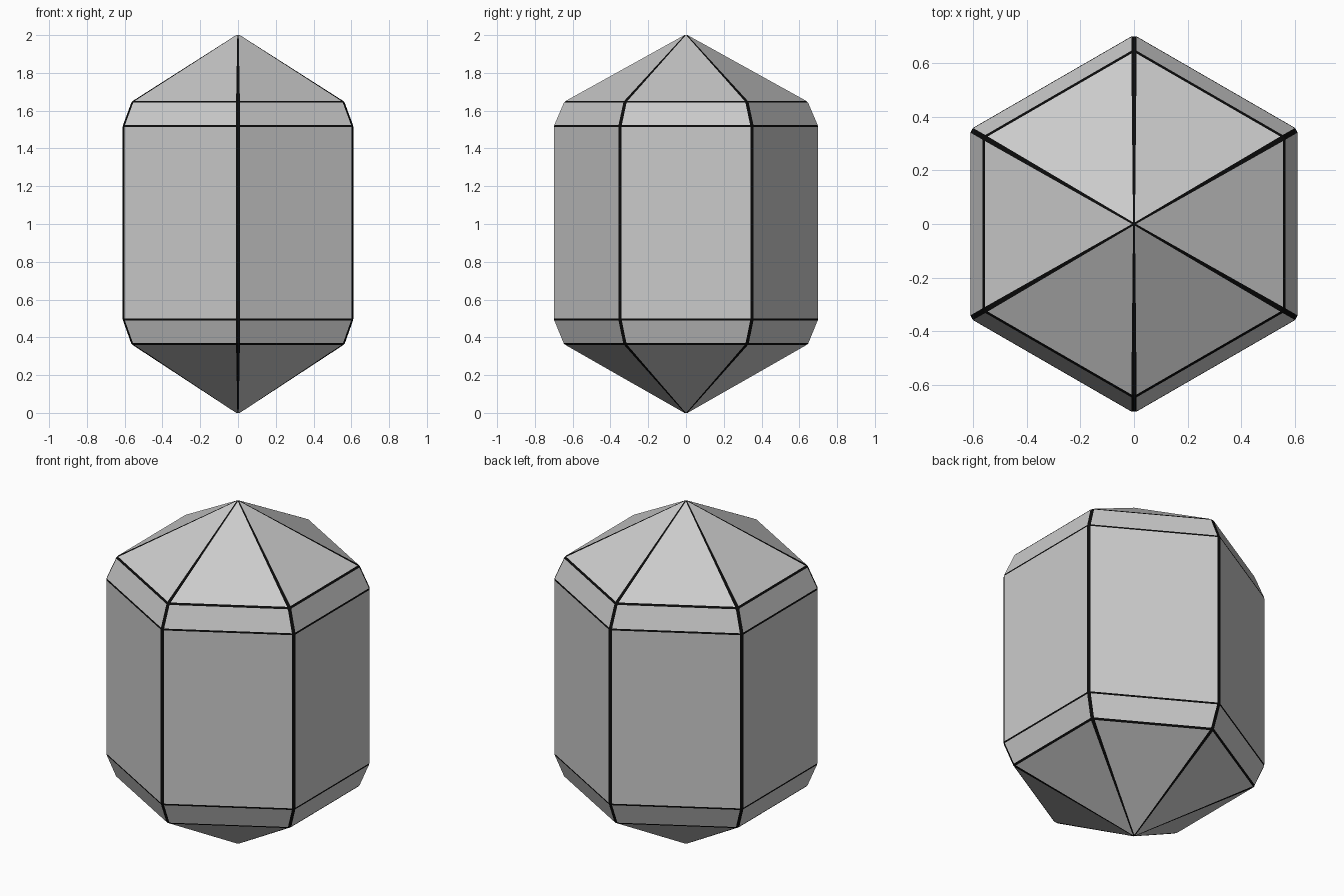
import bpy, bmesh, math

if "Cube" in bpy.data.objects:
    bpy.data.objects.remove(bpy.data.objects["Cube"])

STRIP = 0.01          # half width of the dark strips along the six corners

# (z, apothem) of every ring; close pairs enclose a thin horizontal strip
PROFILE = [(0.0, 0.009),
           (0.359, 0.557), (0.369, 0.566),
           (0.490, 0.609), (0.500, 0.611),
           (1.513, 0.611), (1.523, 0.609),
           (1.642, 0.565), (1.652, 0.556),
           (2.0, 0.009)]
THIN_BANDS = {1, 3, 5, 7}


def ring_points(z, a):
    """Hexagon with each corner cut flat: 12 points, wide and narrow sides alternate."""
    half = max(a * math.tan(math.pi / 6) - STRIP / math.cos(math.pi / 6), 0.001)
    pts = []
    for i in range(6):
        t = math.radians(60 * i)
        for s in (-half, half):
            pts.append((a * math.cos(t) - s * math.sin(t),
                        a * math.sin(t) + s * math.cos(t), z))
    return pts


def build(name, strips):
    """Make either the wide facets or the narrow strips of the crystal."""
    bm = bmesh.new()
    rings = [[bm.verts.new(p) for p in ring_points(z, a)] for z, a in PROFILE]
    for k in range(len(rings) - 1):
        for i in range(12):
            is_strip = k in THIN_BANDS or i % 2 == 1
            if is_strip == strips:
                j = (i + 1) % 12
                bm.faces.new((rings[k][i], rings[k][j],
                              rings[k + 1][j], rings[k + 1][i]))
    if strips:
        # tiny caps at both tips
        bm.faces.new(list(reversed(rings[0])))
        bm.faces.new(rings[-1])
    loose = [v for v in bm.verts if not v.link_faces]
    bmesh.ops.delete(bm, geom=loose, context='VERTS')
    mesh = bpy.data.meshes.new(name)
    bm.to_mesh(mesh)
    bm.free()
    obj = bpy.data.objects.new(name, mesh)
    bpy.context.collection.objects.link(obj)
    return obj


# Grey crystal facets
build("crystal_facets", False)

# Black strips along all edges
edges = build("crystal_edge_strips", True)
black = bpy.data.materials.new("black_edge")
black.diffuse_color = (0.003, 0.003, 0.003, 1)
black.use_nodes = True
black.node_tree.nodes["Principled BSDF"].inputs["Base Color"].default_value = black.diffuse_color
edges.data.materials.append(black)
